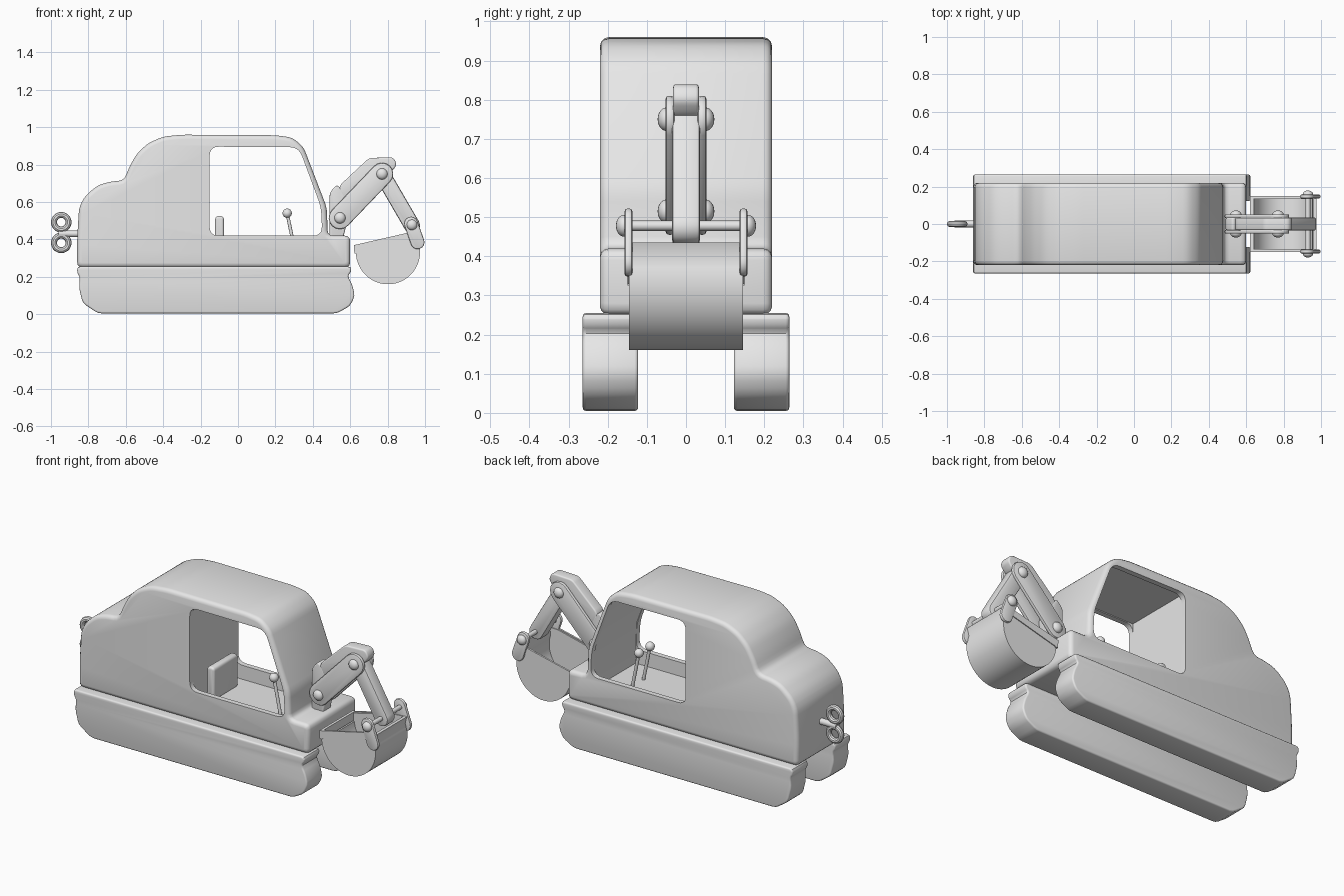
import bpy, bmesh, math
from mathutils import Vector

cube = bpy.data.objects.get("Cube")
if cube:
    bpy.data.objects.remove(cube)

grey = bpy.data.materials.new("plain grey")
grey.use_nodes = True
COLOUR = (0.8, 0.8, 0.8, 1)
grey.diffuse_color = COLOUR
grey.node_tree.nodes["Principled BSDF"].inputs["Base Color"].default_value = COLOUR


def finish(name, bm, angle=35):
    bmesh.ops.recalc_face_normals(bm, faces=bm.faces[:])
    mesh = bpy.data.meshes.new(name)
    bm.to_mesh(mesh)
    bm.free()
    mesh.materials.append(grey)
    ob = bpy.data.objects.new(name, mesh)
    bpy.context.collection.objects.link(ob)
    smooth(ob, angle)
    return ob


def smooth(ob, angle=35):
    bpy.ops.object.select_all(action='DESELECT')
    ob.select_set(True)
    bpy.context.view_layer.objects.active = ob
    bpy.ops.object.shade_smooth_by_angle(angle=math.radians(angle))


def rounded(pts, r, steps=5):
    """Round every corner of an x-z outline."""
    out = []
    for i, p in enumerate(pts):
        p = Vector(p)
        a, b = Vector(pts[i - 1]) - p, Vector(pts[(i + 1) % len(pts)]) - p
        s = p + a.normalized() * min(r, a.length * 0.45)
        e = p + b.normalized() * min(r, b.length * 0.45)
        for k in range(steps + 1):
            t = k / steps
            out.append((1 - t) ** 2 * s + 2 * t * (1 - t) * p + t * t * e)
    return out


def prism(name, pts, y0, y1, bevel=0.0, segs=3):
    """Extrude an x-z outline from y0 to y1 and round its rim edges."""
    bm = bmesh.new()
    cap = bm.faces.new([bm.verts.new((p[0], y0, p[1])) for p in pts])
    res = bmesh.ops.extrude_face_region(bm, geom=[cap])
    moved = [v for v in res["geom"] if isinstance(v, bmesh.types.BMVert)]
    bmesh.ops.translate(bm, verts=moved, vec=(0, y1 - y0, 0))
    if bevel:
        rim = [e for e in bm.edges if abs(e.verts[0].co.y - e.verts[1].co.y) < 1e-5]
        bmesh.ops.bevel(bm, geom=rim, offset=bevel, segments=segs, profile=0.5,
                        affect='EDGES', clamp_overlap=True)
    return finish(name, bm)


def capsule(name, a, b, r, y0, y1, bevel=0.01):
    a, b = Vector(a), Vector(b)
    t = math.atan2(b.y - a.y, b.x - a.x)
    pts = []
    for c, start in ((b, t - math.pi / 2), (a, t + math.pi / 2)):
        for k in range(9):
            g = start + math.pi * k / 8
            pts.append(c + r * Vector((math.cos(g), math.sin(g))))
    return prism(name, pts, y0, y1, bevel, 2)


def rod(name, a, b, r):
    a, b = Vector(a), Vector(b)
    bm = bmesh.new()
    bmesh.ops.create_cone(bm, cap_ends=True, segments=16, radius1=r, radius2=r,
                          depth=(b - a).length)
    turn = Vector((0, 0, 1)).rotation_difference(b - a).to_matrix()
    bmesh.ops.rotate(bm, verts=bm.verts, matrix=turn)
    bmesh.ops.translate(bm, verts=bm.verts, vec=(a + b) / 2)
    return finish(name, bm)


def ball(name, centre, r, flat=1.0):
    bm = bmesh.new()
    bmesh.ops.create_uvsphere(bm, u_segments=20, v_segments=12, radius=r)
    bmesh.ops.scale(bm, verts=bm.verts, vec=(1, flat, 1))
    bmesh.ops.translate(bm, verts=bm.verts, vec=centre)
    return finish(name, bm)


def cut(target, cutter):
    mod = target.modifiers.new("cut", 'BOOLEAN')
    mod.object, mod.solver = cutter, 'EXACT'
    bpy.context.view_layer.objects.active = target
    bpy.ops.object.modifier_apply(modifier=mod.name)
    bpy.data.objects.remove(cutter)


# Body shell with engine hump, cab roof, windscreen and front deck
outline = [(-0.86, 0.25), (-0.86, 0.4), (-0.85, 0.57), (-0.82, 0.63), (-0.75, 0.69),
           (-0.68, 0.71), (-0.61, 0.715), (-0.58, 0.79), (-0.54, 0.86), (-0.48, 0.915),
           (-0.4, 0.95), (-0.3, 0.96), (0.2, 0.957), (0.29, 0.945), (0.35, 0.895),
           (0.475, 0.57), (0.48, 0.42), (0.6, 0.42), (0.6, 0.25)]
body = prism("cab_body", rounded(outline, 0.03, 3), -0.22, 0.22, 0.03)

# Side windows and the hollow cab
window = [(-0.152, 0.42), (0.45, 0.42), (0.445, 0.57), (0.325, 0.893), (-0.152, 0.896)]
cut(body, prism("window_cutter", rounded(window, 0.05), -0.4, 0.4))
cavity = [(-0.152, 0.34), (0.452, 0.34), (0.447, 0.57), (0.325, 0.9), (-0.152, 0.9)]
cut(body, prism("cab_cutter", cavity, -0.19, 0.19))
smooth(body)

# Tracks
track = [(-0.86, 0.255), (-0.86, 0.22), (-0.845, 0.2), (-0.85, 0.14), (-0.83, 0.06),
         (-0.75, 0.005), (0.53, 0.005), (0.6, 0.045), (0.625, 0.1), (0.61, 0.16),
         (0.585, 0.205), (0.605, 0.225), (0.605, 0.255)]
for side, s in (("left", 1), ("right", -1)):
    y0, y1 = sorted((s * 0.122, s * 0.264))
    prism("track_" + side, rounded(track, 0.02, 2), y0, y1, 0.014)

# Seat back and control levers
prism("seat_back", rounded([(-0.122, 0.335), (-0.075, 0.335), (-0.075, 0.525),
                            (-0.122, 0.525)], 0.02), -0.11, 0.11, 0.012)
for y in (-0.05, 0.05):
    rod("lever_stem", (0.305, y, 0.335), (0.265, y, 0.53), 0.009)
    ball("lever_knob", (0.263, y, 0.54), 0.025)

# Wind-up key
rod("key_shaft", (-0.96, 0, 0.43), (-0.84, 0, 0.43), 0.018)
for z in (0.492, 0.382):
    bpy.ops.mesh.primitive_torus_add(location=(-0.945, 0, z), rotation=(math.pi / 2, 0, 0),
                                     major_radius=0.039, minor_radius=0.016,
                                     major_segments=28, minor_segments=10)
    ring = bpy.context.object
    ring.name = "key_ring"
    ring.data.materials.append(grey)
    smooth(ring)

# Digging arm: mount, ram along the boom, boom cheeks, stick
prism("arm_mount", rounded([(0.49, 0.4), (0.56, 0.4), (0.6, 0.56), (0.56, 0.66),
                            (0.53, 0.695), (0.49, 0.65)], 0.02), -0.034, 0.034, 0.008)
prism("arm_ram", rounded([(0.53, 0.62), (0.545, 0.69), (0.7, 0.835), (0.83, 0.84),
                          (0.85, 0.8), (0.82, 0.76), (0.72, 0.72), (0.6, 0.6)], 0.02),
      -0.033, 0.033, 0.008)
for s in (-1, 1):
    y0, y1 = sorted((s * 0.03, s * 0.052))
    capsule("boom_cheek", (0.545, 0.515), (0.77, 0.75), 0.06, y0, y1, 0.008)
capsule("stick", (0.77, 0.75), (0.93, 0.475), 0.043, -0.036, 0.036)
for x, z in ((0.545, 0.515), (0.77, 0.75)):
    rod("arm_pin", (x, -0.055, z), (x, 0.055, z), 0.025)
    for s in (-1, 1):
        ball("pin_cap", (x, s * 0.05, z), 0.03, 0.75)

# Bucket: curved shell, end plates, rim bands and hangers
arc = []
for k in range(25):
    g = math.radians(185 + 195 * k / 24)
    arc.append((0.802 + 0.172 * math.cos(g), 0.335 + 0.175 * math.sin(g)))
arc.append((0.975, 0.435))
inner = [(0.802 + (x - 0.802) * 0.92, 0.335 + (z - 0.335) * 0.92) for x, z in arc[:-1]]
inner.append((0.957, 0.435))
prism("bucket_shell", arc + inner[::-1], -0.145, 0.145)
for s in (-1, 1):
    y0, y1 = sorted((s * 0.133, s * 0.145))
    prism("bucket_end", arc + [(0.9, 0.43), (0.63, 0.365)], y0, y1)
    y0, y1 = sorted((s * 0.14, s * 0.15))
    prism("bucket_rim", [(0.625, 0.325), (0.915, 0.4), (0.905, 0.435), (0.622, 0.37)], y0, y1)
    y0, y1 = sorted((s * 0.137, s * 0.157))
    capsule("bucket_hanger", (0.925, 0.485), (0.96, 0.385), 0.037, y0, y1, 0.007)
    ball("hanger_cap", (0.93, s * 0.158, 0.478), 0.028, 0.75)
prism("bucket_lip", [(0.622, 0.325), (0.64, 0.325), (0.638, 0.372), (0.62, 0.37)], -0.15, 0.15)
rod("bucket_pin", (0.93, -0.16, 0.478), (0.93, 0.16, 0.478), 0.013)
